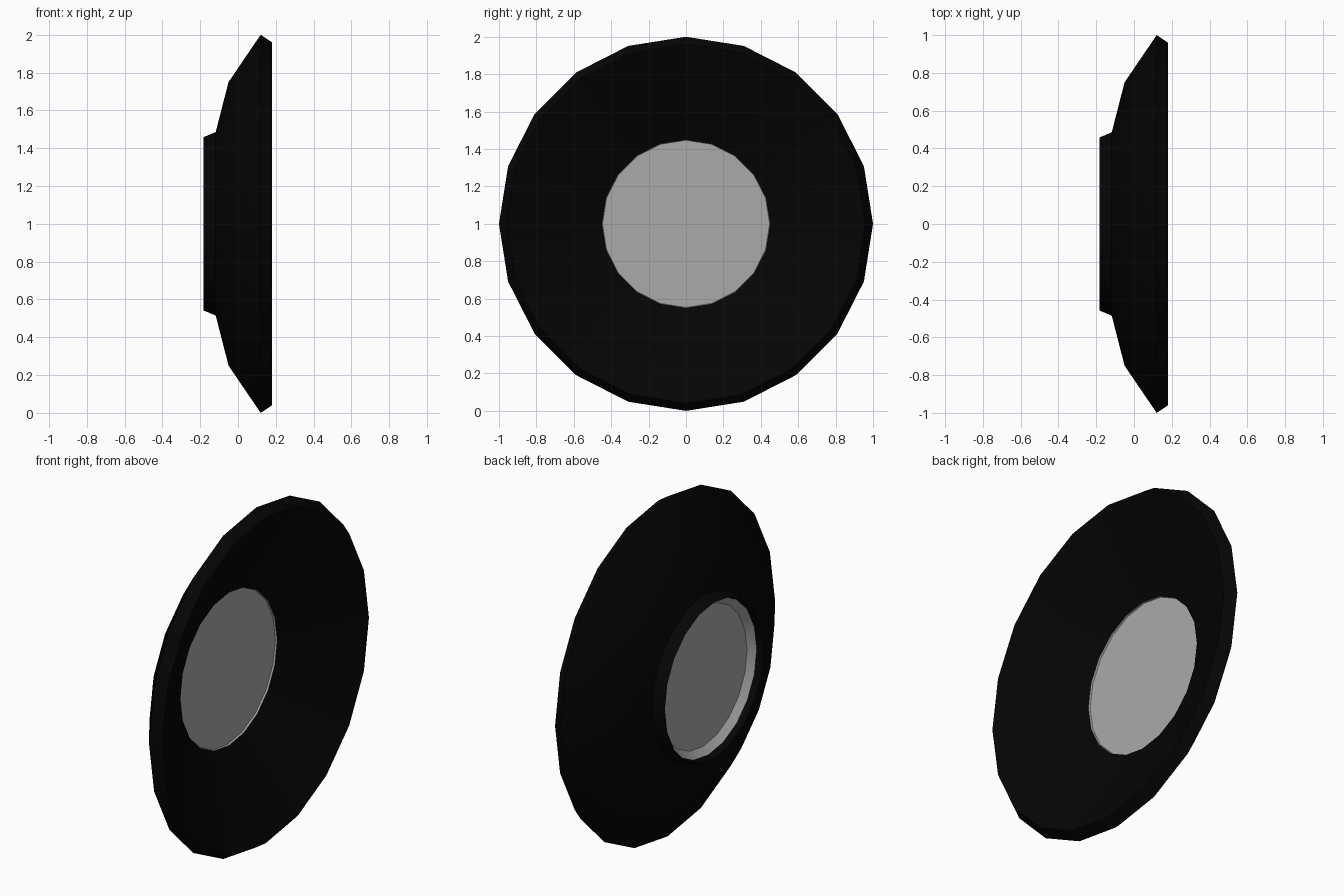
import bpy
import math

cube = bpy.data.objects.get("Cube")
if cube:
    bpy.data.objects.remove(cube, do_unlink=True)

SIDES = 20


def material(name, value):
    mat = bpy.data.materials.new(name)
    mat.use_nodes = True
    colour = (value, value, value, 1)
    mat.diffuse_color = colour
    mat.node_tree.nodes["Principled BSDF"].inputs["Base Color"].default_value = colour
    return mat


def lathe(name, profile, mat, closed):
    """Spin (x, radius) points around the x axis; an open profile gets end caps."""
    verts, faces = [], []
    for x, r in profile:
        for i in range(SIDES):
            a = math.tau * i / SIDES
            verts.append((x, r * math.cos(a), 1 + r * math.sin(a)))
    count = len(profile)
    for p in range(count if closed else count - 1):
        a, b = p * SIDES, (p + 1) % count * SIDES
        for i in range(SIDES):
            j = (i + 1) % SIDES
            faces.append((a + i, b + i, b + j, a + j))
    if not closed:
        faces.append(tuple(range(SIDES)))
        last = (count - 1) * SIDES
        faces.append(tuple(last + i for i in reversed(range(SIDES))))
    mesh = bpy.data.meshes.new(name)
    mesh.from_pydata(verts, [], faces)
    mesh.materials.append(mat)
    obj = bpy.data.objects.new(name, mesh)
    bpy.context.collection.objects.link(obj)
    # Consistent outward normals and smooth shading with sharp creases
    bpy.ops.object.select_all(action="DESELECT")
    obj.select_set(True)
    bpy.context.view_layer.objects.active = obj
    bpy.ops.object.mode_set(mode="EDIT")
    bpy.ops.mesh.select_all(action="SELECT")
    bpy.ops.mesh.normals_make_consistent(inside=False)
    bpy.ops.object.mode_set(mode="OBJECT")
    bpy.ops.object.shade_smooth_by_angle(angle=math.radians(30))
    return obj


black = material("black", 0.0015)
grey = material("grey", 0.4)

# Dished outer shell with a short collar
lathe("dish_shell", [
    (0.18, 0.96), (0.12, 1.0), (-0.05, 0.75), (-0.118, 0.485),
    (-0.183, 0.458), (-0.145, 0.45), (-0.06, 0.45),
], black, closed=True)

# Centre disc, recessed on both faces with a thin rim
lathe("centre_disc", [
    (-0.07, 0.447), (-0.06, 0.45), (-0.145, 0.45), (-0.11, 0.41),
], grey, closed=False)
